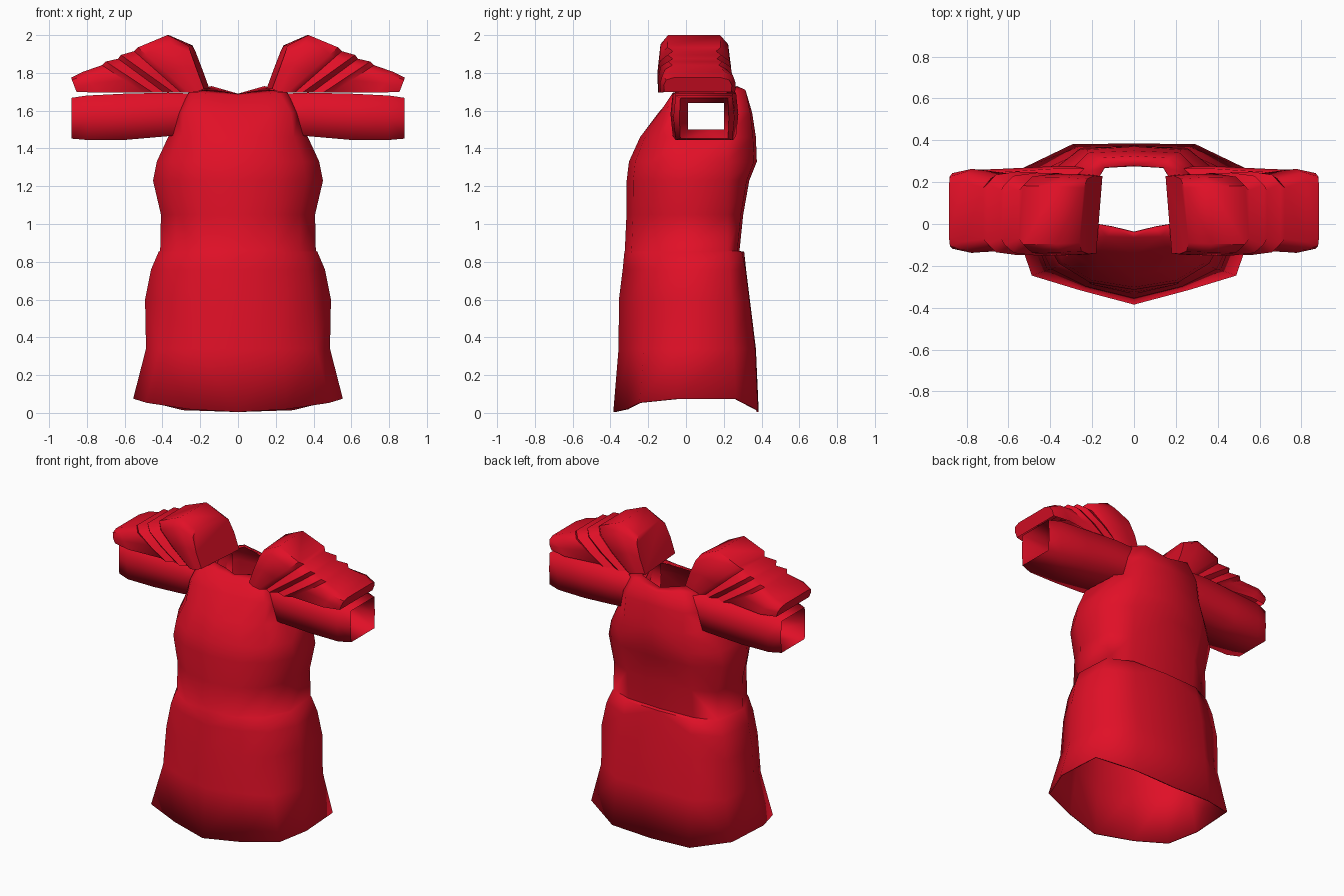
import bpy
import math

cube = bpy.data.objects.get("Cube")
if cube:
    bpy.data.objects.remove(cube, do_unlink=True)

red = bpy.data.materials.new("red cloth")
red.use_nodes = True
red.diffuse_color = (0.75, 0.005, 0.02, 1)
red.node_tree.nodes["Principled BSDF"].inputs["Base Color"].default_value = (0.75, 0.005, 0.02, 1)


def loft(name, rings, closed=False, caps=False, skip=(), angle=60, thickness=0):
    """Skin a list of equal-length sections and mirror the result across x = 0."""
    n = len(rings[0])
    verts = [p for ring in rings for p in ring]
    faces = []
    for r in range(len(rings) - 1):
        for i in range(n if closed else n - 1):
            if (r, i) not in skip:
                j = (i + 1) % n
                faces.append((r * n + i, r * n + j, (r + 1) * n + j, (r + 1) * n + i))
    if caps:
        faces.append(tuple(reversed(range(n))))
        faces.append(tuple(range((len(rings) - 1) * n, len(rings) * n)))
    mesh = bpy.data.meshes.new(name)
    mesh.from_pydata(verts, [], faces)
    mesh.materials.append(red)
    obj = bpy.data.objects.new(name, mesh)
    bpy.context.collection.objects.link(obj)
    bpy.ops.object.select_all(action='DESELECT')
    obj.select_set(True)
    bpy.context.view_layer.objects.active = obj
    bpy.ops.object.shade_smooth_by_angle(angle=math.radians(angle))
    mirror = obj.modifiers.new("Mirror", 'MIRROR')
    mirror.merge_threshold = 0.002
    if thickness:
        solid = obj.modifiers.new("Thickness", 'SOLIDIFY')
        solid.thickness = thickness
        solid.offset = -1


def half_ring(z, w, front, back, shape, side):
    """Half a torso section, from the front centre round the side to the back centre."""
    (x1, y1), (x2, y2), (x3, y3) = shape
    return [(0, front, z), (x1 * w, y1 * front, z), (x2 * w, y2 * front, z),
            (w, side[0], z), (w * 0.965, side[1], z), (x3 * w, y3 * back, z), (0, back, z)]


# Skirt: flared, with a hem that rises towards the sides
hem_shape = [(0.47, 0.82), (0.88, 0.64), (0.53, 0.99)]
hip_shape = [(0.47, 0.84), (0.80, 0.61), (0.55, 0.99)]
hem_rise = [0.0, 0.015, 0.05, 0.07, 0.07, 0.01, 0.0]
torso = [half_ring(z, w, f, b, shape, side) for z, w, f, b, shape, side in [
    (0.005, 0.555, -0.385, 0.385, hem_shape, (-0.05, 0.265)),
    (0.34, 0.487, -0.357, 0.37, [(0.47, 0.84), (0.85, 0.62), (0.55, 0.99)], (-0.04, 0.25)),
    (0.6, 0.492, -0.355, 0.338, hip_shape, (-0.02, 0.24)),
    (0.76, 0.46, -0.335, 0.318, hip_shape, (-0.02, 0.23))]]
torso[0] = [(x, y, z + rise) for (x, y, z), rise in zip(torso[0], hem_rise)]

# Bodice: small step at the back of the waist, then chest and shoulders
chest_shape = [(0.47, 0.89), (0.80, 0.60), (0.6, 0.96)]
torso += [half_ring(z, w, f, b, chest_shape, (-0.03, 0.22)) for z, w, f, b in [
    (0.853, 0.42, -0.326, 0.308), (0.857, 0.412, -0.324, 0.283), (1.05, 0.408, -0.315, 0.303),
    (1.23, 0.45, -0.314, 0.335), (1.33, 0.43, -0.302, 0.375), (1.46, 0.37, -0.243, 0.37)]]
torso.append([(0, -0.145, 1.59), (0.17, -0.14, 1.59), (0.28, -0.11, 1.59), (0.32, -0.06, 1.59),
              (0.32, 0.24, 1.59), (0.22, 0.34, 1.59), (0, 0.35, 1.59)])
torso.append([(0, -0.065, 1.68), (0.13, -0.06, 1.69), (0.22, -0.07, 1.695), (0.26, -0.06, 1.695),
              (0.26, 0.24, 1.70), (0.17, 0.315, 1.71), (0, 0.325, 1.675)])
torso.append([(0, -0.04, 1.69), (0.10, -0.015, 1.705), (0.18, 0.0, 1.71), (0.195, 0.05, 1.71),
              (0.2, 0.17, 1.71), (0.14, 0.27, 1.73), (0, 0.28, 1.69)])
loft("tunic_body", torso, skip={(9, 3), (10, 3)}, angle=70, thickness=0.01)


# Sleeves: square tubes whose cuffs taper and turn in to a narrower lining
def sleeve_section(x, y0, y1, z0, z1, bulge):
    zm = (z0 + z1) / 2
    return [(x, y0, z1), (x, y0 - bulge, zm), (x, y0, z0),
            (x, y1, z0), (x, y1 + bulge, zm), (x, y1, z1)]


loft("sleeves", [sleeve_section(*s) for s in [
    (0.23, -0.05, 0.265, 1.48, 1.69, 0.01), (0.37, -0.07, 0.265, 1.465, 1.695, 0.012),
    (0.60, -0.055, 0.25, 1.445, 1.69, 0.015), (0.80, -0.055, 0.245, 1.445, 1.68, 0.012),
    (0.882, -0.03, 0.222, 1.452, 1.668, 0.005),
    (0.74, 0.01, 0.20, 1.50, 1.64, 0.0), (0.34, 0.01, 0.20, 1.50, 1.64, 0.0)]],
    closed=True, angle=100)


# Shoulder pads: arched shells with slanted pleats
def pad_section(xt, zt, xb, zb, y0, y1, slant=0.0):
    def at(t, y):
        return (xb + (xt - xb) * t - slant * (y - 0.05), y, zb + (zt - zb) * t)
    return [at(0, y1), at(0.45, y1 + 0.003), at(0.84, y1 - 0.012), at(1, y1 - 0.055),
            at(1, y0 + 0.05), at(0.84, y0 + 0.01), at(0.45, y0 - 0.003), at(0, y0)]


loft("shoulder_pads", [pad_section(*s) for s in [
    (0.25, 1.945, 0.165, 1.715, -0.14, 0.228, 0.08), (0.37, 2.0, 0.21, 1.70, -0.145, 0.235, 0.03),
    (0.53, 1.935, 0.26, 1.695, -0.148, 0.238), (0.55, 1.915, 0.30, 1.695, -0.12, 0.215),
    (0.62, 1.895, 0.34, 1.695, -0.148, 0.242), (0.635, 1.875, 0.39, 1.695, -0.12, 0.218),
    (0.70, 1.86, 0.45, 1.695, -0.145, 0.247), (0.72, 1.841, 0.50, 1.695, -0.122, 0.228),
    (0.82, 1.806, 0.74, 1.695, -0.135, 0.26), (0.884, 1.775, 0.855, 1.70, -0.115, 0.24)]],
    caps=True, angle=50)
